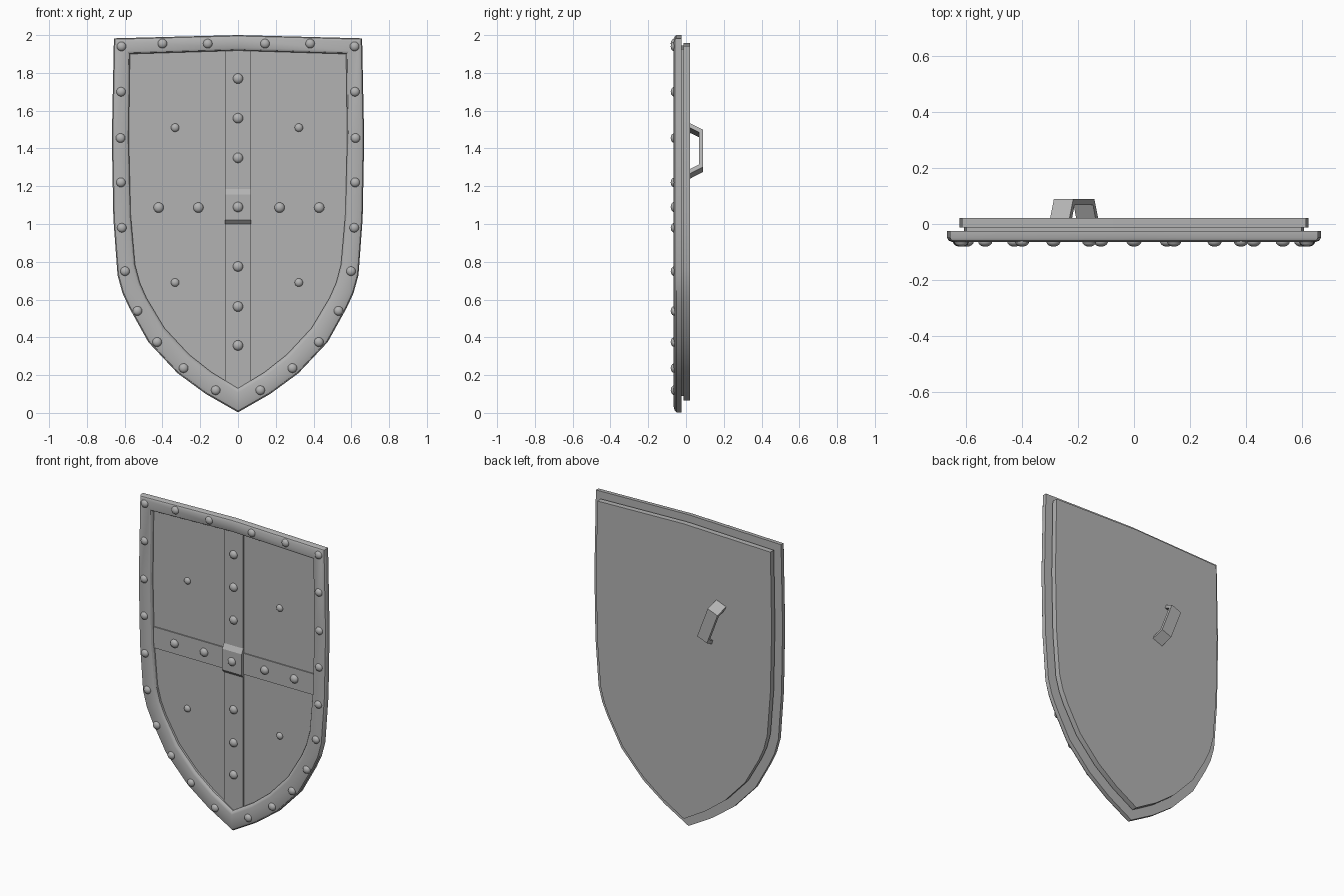
import bpy, bmesh, math
from mathutils import Vector, Matrix

cube = bpy.data.objects.get("Cube")
if cube:
    bpy.data.objects.remove(cube, do_unlink=True)

steel = bpy.data.materials.new("grey_steel")
steel.use_nodes = True
steel.diffuse_color = (0.45, 0.45, 0.45, 1)
steel.node_tree.nodes["Principled BSDF"].inputs["Base Color"].default_value = (0.45, 0.45, 0.45, 1)


def finish(bm, name, angle=30):
    bmesh.ops.recalc_face_normals(bm, faces=bm.faces)
    mesh = bpy.data.meshes.new(name)
    bm.to_mesh(mesh)
    bm.free()
    mesh.materials.append(steel)
    obj = bpy.data.objects.new(name, mesh)
    bpy.context.collection.objects.link(obj)
    bpy.ops.object.select_all(action='DESELECT')
    obj.select_set(True)
    bpy.context.view_layer.objects.active = obj
    bpy.ops.object.shade_smooth_by_angle(angle=math.radians(angle))
    return obj


# Half outlines of the rim, from top centre to bottom tip
OUTER = [(0, 2.0), (.657, 1.983), (.668, 1.45), (.66, 1.03), (.638, .73), (.612, .635),
         (.575, .555), (.475, .375), (.32, .21), (.17, .1), (0, .003)]
INNER = [(0, 1.918), (.572, 1.9), (.578, 1.45), (.568, 1.05), (.545, .785), (.52, .69),
         (.485, .61), (.39, .45), (.26, .31), (.14, .215), (0, .13)]


def outline(t):
    """Closed outline, t = 0 at the rim's outer edge and 1 at its inner edge."""
    half = [Vector(a).lerp(Vector(b), t) for a, b in zip(OUTER, INNER)]
    return half + [Vector((-p.x, p.y)) for p in half[-2:0:-1]]


def loft(name, section, closed):
    """Sweep (t, y) section points round the shield; cap the ends if not closed."""
    bm = bmesh.new()
    rings = [[bm.verts.new((p.x, y, p.y)) for p in outline(t)] for t, y in section]
    pairs = list(zip(rings, rings[1:]))
    if closed:
        pairs.append((rings[-1], rings[0]))
    else:
        bm.faces.new(rings[0])
        bm.faces.new(rings[-1])
    n = len(rings[0])
    for a, b in pairs:
        for i in range(n):
            j = (i + 1) % n
            bm.faces.new((a[i], a[j], b[j], b[i]))
    return finish(bm, name)


def prism(name, profile, axis, half):
    """Extrude a profile of (y, along) points by +-half on the other axis."""
    bm = bmesh.new()
    ends = []
    for s in (-half, half):
        pts = [(s, y, a) if axis == 'x' else (a, y, s) for y, a in profile]
        ends.append([bm.verts.new(p) for p in pts])
    for e in ends:
        bm.faces.new(e)
    n = len(profile)
    for i in range(n):
        j = (i + 1) % n
        bm.faces.new((ends[0][i], ends[0][j], ends[1][j], ends[1][i]))
    return finish(bm, name)


def rivets(name, spots, y, radius, height):
    """Flattened domes seated on the surface at depth y."""
    bm = bmesh.new()
    for x, z in spots:
        place = Matrix.Translation((x, y, z)) @ Matrix.Diagonal((radius, height, radius, 1))
        turn = Matrix.Rotation(math.pi / 2, 4, 'X')
        bmesh.ops.create_uvsphere(bm, u_segments=16, v_segments=10, radius=1, matrix=place @ turn)
    return finish(bm, name, 60)


# Rim, front panel and backing board
loft("rim", [(0, -.025), (0, -.05), (.06, -.059), (.22, -.065), (.82, -.065),
             (.93, -.06), (1, -.05), (1, -.025)], True)
loft("front_panel", [(.68, -.036), (.68, -.012)], False)
loft("back_board", [(.5, -.013), (.5, .022)], False)

# Crossed straps and the raised centre plate
prism("vertical_strap", [(-.03, .1), (-.044, .1), (-.044, 1.94), (-.03, 1.94)], 'x', .068)
prism("horizontal_strap", [(-.03, 1.02), (-.043, 1.02), (-.043, 1.155), (-.03, 1.155)], 'x', .6)
prism("centre_plate", [(-.03, 1.0), (-.044, 1.0), (-.062, 1.02), (-.062, 1.155),
                       (-.044, 1.185), (-.03, 1.185)], 'x', .069)

# Rivets
side = [(.617, 1.94), (.619, 1.7), (.622, 1.455), (.62, 1.22), (.615, .98), (.598, .75),
        (.532, .54), (.428, .375), (.288, .237), (.118, .12)]
rim_spots = [(s * x, z) for s in (-1, 1) for x, z in side]
rim_spots += [(x, 1.955) for x in (-.4, -.16, .143, .382)]
rivets("rim_rivets", rim_spots, -.063, .025, .018)
strap_spots = [(0, z) for z in (1.77, 1.56, 1.35, .775, .563, .357)]
strap_spots += [(x, 1.087) for x in (-.42, -.21, .22, .43)]
rivets("strap_rivets", strap_spots, -.043, .027, .02)
rivets("centre_rivet", [(0, 1.09)], -.061, .027, .02)
rivets("panel_rivets", [(x, z) for x in (-.333, .322) for z in (1.51, .69)], -.036, .022, .016)

# Tilted bent-strip handle on the back
handle = prism("handle", [(.018, -.145), (.09, -.105), (.09, .105), (.018, .145),
                          (.018, .118), (.068, .092), (.068, -.092), (.018, -.118)], 'x', .037)
handle.rotation_euler = (0, math.radians(-21), 0)
handle.location = (-.214, 0, 1.387)
